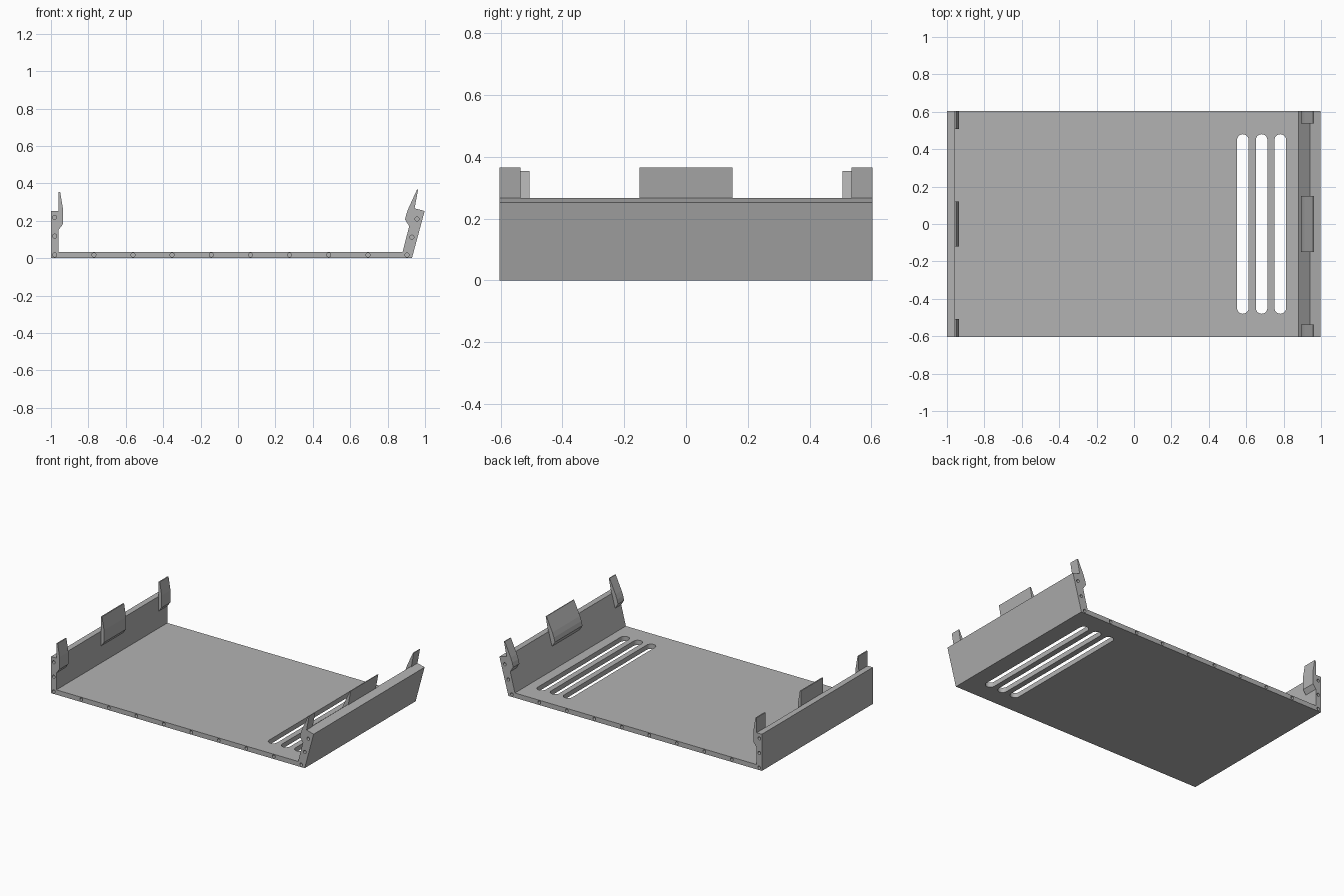
import bpy, bmesh, math
from mathutils import Matrix, Vector

if "Cube" in bpy.data.objects:
    bpy.data.objects.remove(bpy.data.objects["Cube"])

HALF = 0.603          # half depth of the tray
steel = bpy.data.materials.new("plain grey")
steel.diffuse_color = (0.45, 0.45, 0.45, 1)
steel.use_nodes = True
steel.node_tree.nodes["Principled BSDF"].inputs["Base Color"].default_value = steel.diffuse_color


def finish(name, bm):
    bmesh.ops.recalc_face_normals(bm, faces=bm.faces)
    mesh = bpy.data.meshes.new(name)
    bm.to_mesh(mesh)
    bm.free()
    mesh.materials.append(steel)
    obj = bpy.data.objects.new(name, mesh)
    bpy.context.collection.objects.link(obj)
    return obj


def sweep(bm, points, offset):
    """Extrude a closed outline along an offset vector."""
    face = bm.faces.new([bm.verts.new(p) for p in points])
    moved = bmesh.ops.extrude_face_region(bm, geom=[face], use_keep_orig=True)["geom"]
    verts = [v for v in moved if isinstance(v, bmesh.types.BMVert)]
    bmesh.ops.translate(bm, verts=verts, vec=Vector(offset))


def side_profile(name, outline, y0, y1):
    bm = bmesh.new()
    sweep(bm, [(x, y0, z) for x, z in outline], (0, y1 - y0, 0))
    return finish(name, bm)


# Tray: floor, upright left wall and leaning right wall in one section
tray = side_profile("tray", [
    (-1, 0), (0.93, 0), (0.998, 0.252), (0.94, 0.267), (0.88, 0.033),
    (-0.96, 0.033), (-0.96, 0.252), (-1, 0.252)], -HALF, HALF)

# Cutters: three rounded vent slots and the screw holes on both ends
bm = bmesh.new()
R, END = 0.031, 0.48
for cx in (0.582, 0.682, 0.782):
    outline = []
    for sign in (1, -1):
        for i in range(13):
            a = math.pi * i / 12
            outline.append((cx + sign * R * math.cos(a),
                            sign * (END - R + R * math.sin(a)), -0.1))
    sweep(bm, outline, (0, 0, 0.2))
holes = [(-0.98 + 0.2093 * i, 0.017) for i in range(10)]
holes += [(-0.98, 0.118), (-0.98, 0.218), (0.93, 0.112), (0.957, 0.21)]
for x, z in holes:
    for y in (-HALF, HALF):
        bmesh.ops.create_cone(bm, cap_ends=True, segments=16, radius1=0.011,
                              radius2=0.011, depth=0.1,
                              matrix=Matrix.Translation((x, y, z))
                              @ Matrix.Rotation(math.pi / 2, 4, 'X'))
cutter = finish("slot_and_hole_cutter", bm)
cut = tray.modifiers.new("openings", 'BOOLEAN')
cut.operation, cut.solver, cut.object = 'DIFFERENCE', 'EXACT', cutter
bpy.context.view_layer.objects.active = tray
tray.select_set(True)
bpy.ops.object.modifier_apply(modifier=cut.name)
bpy.data.objects.remove(cutter)
bpy.ops.object.shade_smooth_by_angle(angle=math.radians(30))

# Snap clips along the top of each wall
left_clip = [(-0.96, 0.15), (-0.937, 0.18), (-0.936, 0.265),
             (-0.951, 0.354), (-0.959, 0.354), (-0.96, 0.25)]
right_clip = [(0.916, 0.17), (0.893, 0.206), (0.9, 0.236), (0.912, 0.268),
              (0.957, 0.366), (0.963, 0.366), (0.944, 0.266), (0.935, 0.24)]
for side, outline, inner, mid in (("left", left_clip, 0.507, 0.12),
                                  ("right", right_clip, 0.536, 0.15)):
    side_profile(side + "_front_clip", outline, -HALF, -inner)
    side_profile(side + "_middle_clip", outline, -mid, mid)
    side_profile(side + "_back_clip", outline, inner, HALF)
